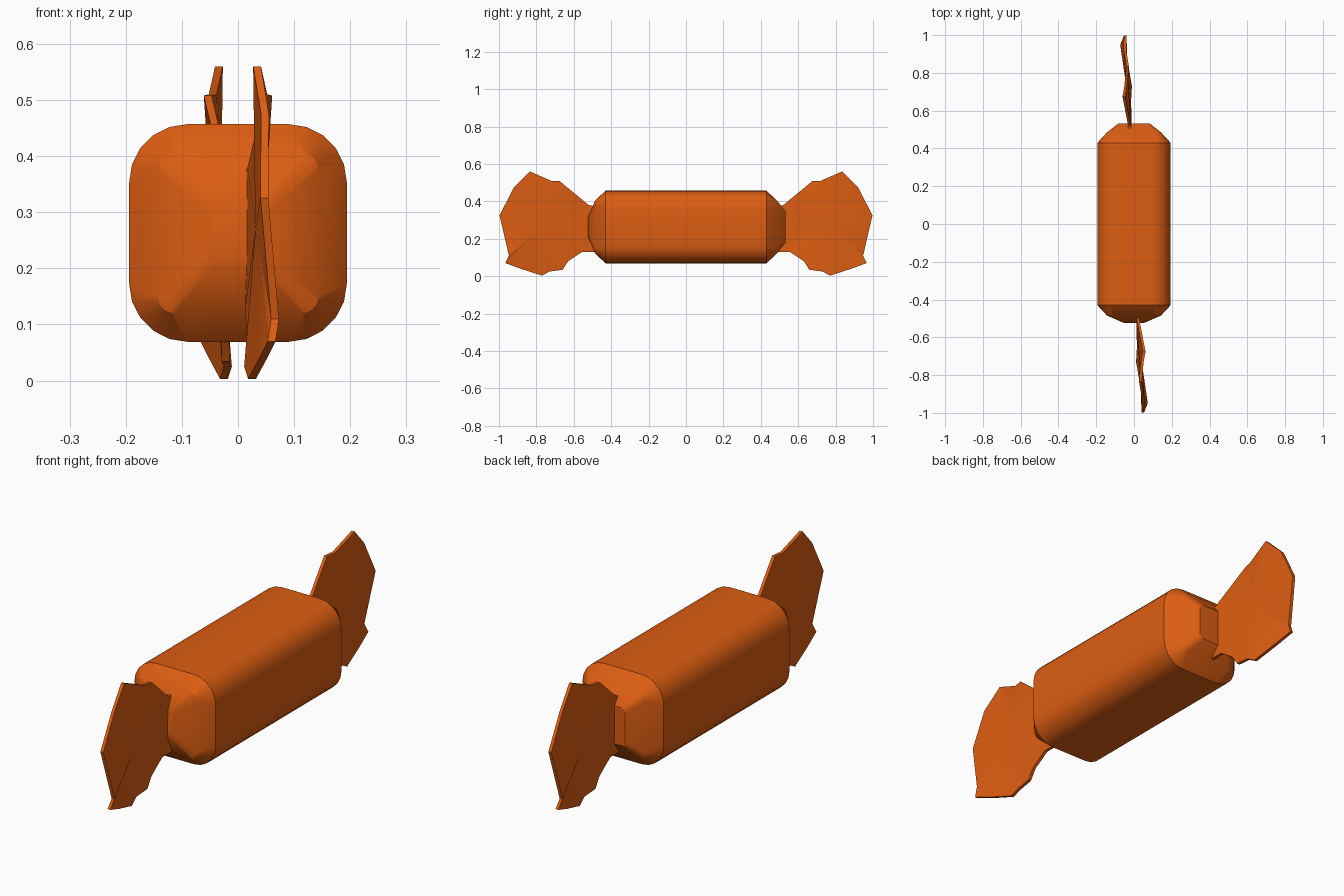
import bpy, bmesh, math

if "Cube" in bpy.data.objects:
    bpy.data.objects.remove(bpy.data.objects["Cube"])

orange = bpy.data.materials.new("orange_wrapper")
orange.diffuse_color = (0.72, 0.11, 0.006, 1)
orange.use_nodes = True
orange.node_tree.nodes["Principled BSDF"].inputs["Base Color"].default_value = orange.diffuse_color
CENTRE_Z = 0.263


def finish(bm, name, angle):
    bmesh.ops.recalc_face_normals(bm, faces=bm.faces)
    mesh = bpy.data.meshes.new(name)
    bm.to_mesh(mesh)
    bm.free()
    mesh.materials.append(orange)
    ob = bpy.data.objects.new(name, mesh)
    bpy.context.collection.objects.link(ob)
    bpy.ops.object.select_all(action='DESELECT')
    ob.select_set(True)
    bpy.context.view_layer.objects.active = ob
    bpy.ops.object.shade_smooth_by_angle(angle=math.radians(angle))
    return ob


def rounded_square(half, radius, segments=5):
    pts = []
    for q in range(4):
        mid = math.radians(45 + 90 * q)
        cx = math.copysign(half - radius, math.cos(mid))
        cz = math.copysign(half - radius, math.sin(mid))
        for i in range(segments + 1):
            a = math.radians(90 * q + 90 * i / segments)
            pts.append((cx + radius * math.cos(a), cz + radius * math.sin(a)))
    return pts


# Candy body: rounded square lofted along y with tapered ends (y, half width, corner radius)
sections = [(-0.523, 0.055, 0.016), (-0.485, 0.143, 0.03), (-0.43, 0.194, 0.104),
            (0.43, 0.194, 0.104), (0.485, 0.143, 0.03), (0.533, 0.082, 0.02)]
bm = bmesh.new()
rings = [[bm.verts.new((x, y, z + CENTRE_Z)) for x, z in rounded_square(h, r)]
         for y, h, r in sections]
for a, b in zip(rings, rings[1:]):
    for i in range(len(a)):
        j = (i + 1) % len(a)
        bm.faces.new((a[i], a[j], b[j], b[i]))
bm.faces.new(rings[0])
bm.faces.new(rings[-1])
finish(bm, "candy_body", 25)

# Wrapper fan outline: (distance along y, height, sideways bend)
outline = [(0.49, 0.375, 0.022), (0.52, 0.38, 0.024), (0.675, 0.508, 0.054), (0.72, 0.51, 0.045),
           (0.835, 0.56, 0.034), (0.92, 0.475, 0.048), (0.997, 0.325, 0.047),
           (0.947, 0.11, 0.066), (0.966, 0.07, 0.06), (0.885, 0.04, 0.045),
           (0.77, 0.003, 0.025), (0.73, 0.025, 0.018), (0.66, 0.034, 0.022),
           (0.63, 0.08, 0.022), (0.555, 0.13, 0.02), (0.49, 0.13, 0.02)]


def wrapper_fan(name, side):
    bm = bmesh.new()
    sheets = []
    for off in (-0.007, 0.007):
        rim = [bm.verts.new((-side * (x + off), side * y, z)) for y, z, x in outline]
        hub = bm.verts.new((-side * (0.038 + off), side * 0.76, 0.27))
        sheets.append(rim)
        for i in range(len(rim)):
            bm.faces.new((hub, rim[i], rim[(i + 1) % len(rim)]))
    a, b = sheets
    for i in range(len(a)):
        j = (i + 1) % len(a)
        bm.faces.new((a[i], a[j], b[j], b[i]))
    finish(bm, name, 25)


# The two twisted ends are half-turn copies of each other
wrapper_fan("wrapper_fan_front", -1)
wrapper_fan("wrapper_fan_back", 1)
